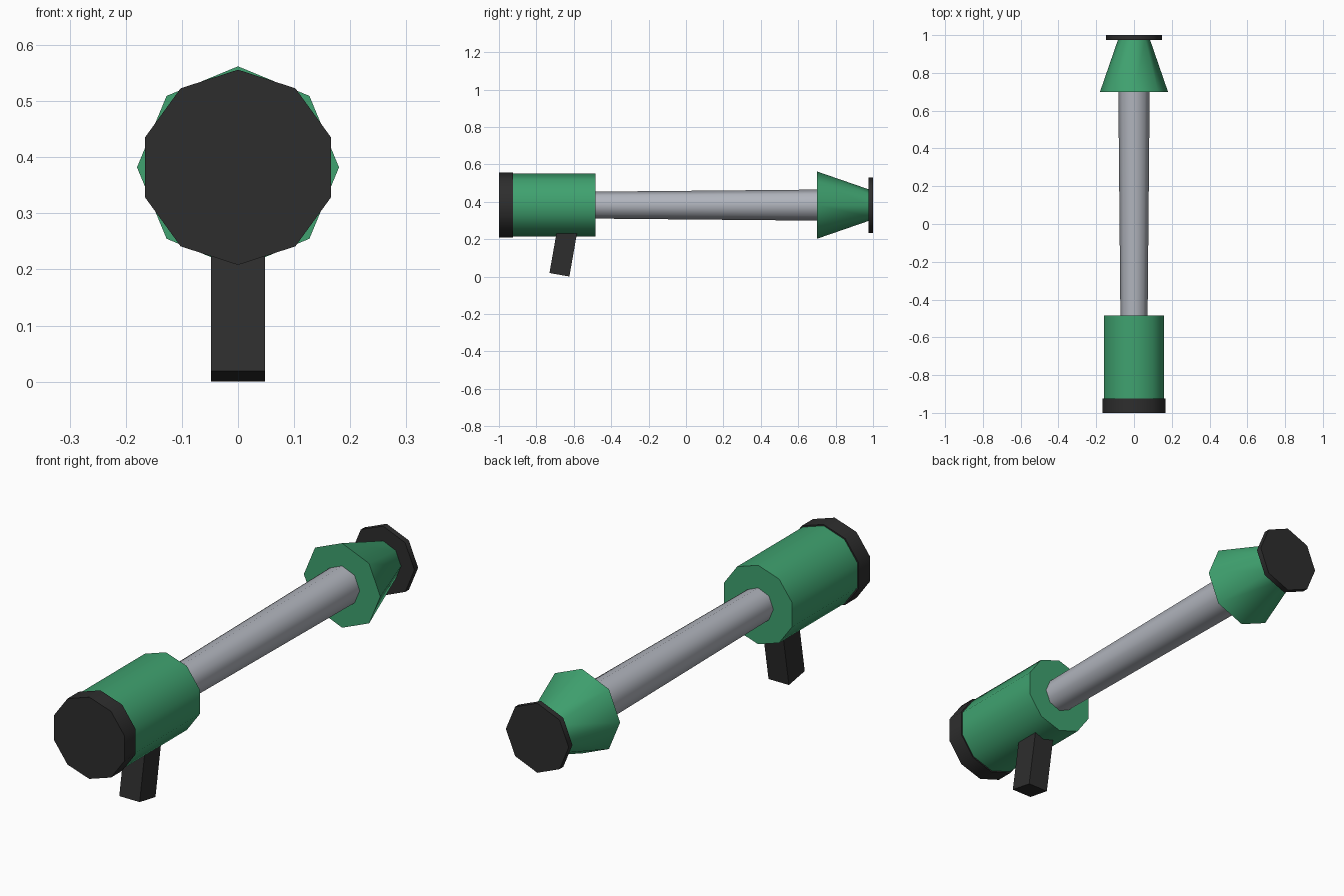
import bpy, math
from mathutils import Vector

if "Cube" in bpy.data.objects:
    bpy.data.objects.remove(bpy.data.objects["Cube"])

AXIS_Z = 0.382


def material(name, rgb):
    m = bpy.data.materials.new(name)
    m.diffuse_color = (*rgb, 1)
    m.use_nodes = True
    m.node_tree.nodes["Principled BSDF"].inputs["Base Color"].default_value = m.diffuse_color
    return m


GREEN = material("green", (0.05, 0.36, 0.16))
BLACK = material("black", (0.027, 0.027, 0.027))
GREY = material("light grey", (0.44, 0.46, 0.51))


def make(name, verts, faces, mat):
    me = bpy.data.meshes.new(name)
    me.from_pydata(verts, [], faces)
    me.materials.append(mat)
    ob = bpy.data.objects.new(name, me)
    bpy.context.collection.objects.link(ob)
    return ob


def tube(name, y0, r0, y1, r1, sides, mat):
    """Closed (tapered) cylinder along y with a corner pointing up."""
    verts = []
    for y, r in ((y0, r0), (y1, r1)):
        for i in range(sides):
            a = 2 * math.pi * i / sides
            verts.append((r * math.sin(a), y, AXIS_Z + r * math.cos(a)))
    faces = [(i, i + sides, (i + 1) % sides + sides, (i + 1) % sides)
             for i in range(sides)]
    faces += [tuple(range(sides)), tuple(reversed(range(sides, 2 * sides)))]
    ob = make(name, verts, faces, mat)
    bpy.ops.object.select_all(action='DESELECT')
    ob.select_set(True)
    bpy.context.view_layer.objects.active = ob
    bpy.ops.object.shade_smooth_by_angle(angle=math.radians(50))
    return ob


# Rear body with end cap
tube("end_cap", -1.0, 0.174, -0.925, 0.174, 10, BLACK)
tube("rear_body", -0.925, 0.168, -0.485, 0.168, 10, GREEN)

# Slightly widening barrel
tube("barrel", -0.485, 0.072, 0.70, 0.083, 8, GREY)

# Tapered head and front disc
tube("head_cone", 0.70, 0.18, 0.975, 0.085, 8, GREEN)
tube("front_disc", 0.975, 0.148, 1.0, 0.148, 8, BLACK)

# Slanted grip, leaning back by 10 degrees
tilt = math.radians(10)
up = Vector((0, math.sin(tilt), math.cos(tilt)))
fwd = Vector((0, math.cos(tilt), -math.sin(tilt)))
base = Vector((0, -0.73, 0.019))
verts = [base + Vector((x, 0, 0)) + fwd * d + up * h
         for h in (0, 0.25)
         for x, d in ((-0.048, 0), (0.048, 0), (0.048, 0.108), (-0.048, 0.108))]
make("grip", verts, [(3, 2, 1, 0), (4, 5, 6, 7), (0, 1, 5, 4),
                     (1, 2, 6, 5), (2, 3, 7, 6), (3, 0, 4, 7)], BLACK)
